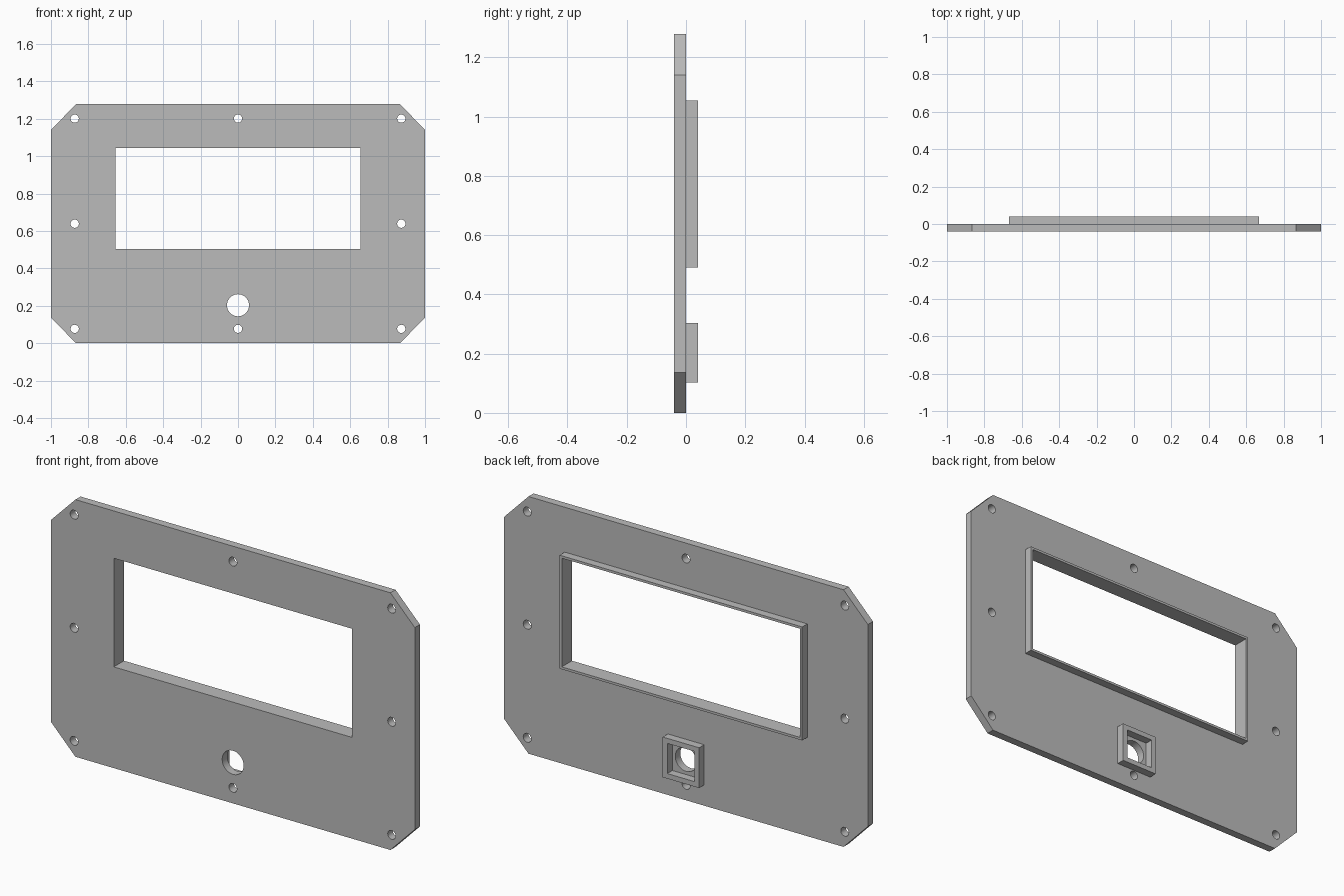
import bpy, bmesh, math
from mathutils import Matrix

cube = bpy.data.objects.get("Cube")
if cube:
    bpy.data.objects.remove(cube, do_unlink=True)

W, H = 1.0, 1.278          # half width, full height
T = 0.04                   # plate thickness and rim depth
MID = H / 2

grey = bpy.data.materials.new("matte grey")
grey.use_nodes = True
colour = (0.5, 0.5, 0.5, 1)
grey.diffuse_color = colour
grey.node_tree.nodes["Principled BSDF"].inputs["Base Color"].default_value = colour


def rect(hx, z0, z1):
    return [(-hx, z0), (hx, z0), (hx, z1), (-hx, z1)]


def circle(x, z, r, n):
    return [(x + r * math.cos(2 * math.pi * i / n),
             z + r * math.sin(2 * math.pi * i / n)) for i in range(n)]


def panel(name, loops, y0, y1):
    """Extrude an outline with holes from y0 to y1."""
    curve = bpy.data.curves.new(name, "CURVE")
    curve.dimensions = "2D"
    curve.fill_mode = "BOTH"
    curve.extrude = (y1 - y0) / 2
    for loop in loops:
        spline = curve.splines.new("POLY")
        spline.points.add(len(loop) - 1)
        for point, (x, z) in zip(spline.points, loop):
            point.co = (x, z, 0, 1)
        spline.use_cyclic_u = True
    helper = bpy.data.objects.new(name + " outline", curve)
    bpy.context.collection.objects.link(helper)
    bpy.context.view_layer.update()
    graph = bpy.context.evaluated_depsgraph_get()
    mesh = bpy.data.meshes.new_from_object(helper.evaluated_get(graph))
    bpy.data.objects.remove(helper, do_unlink=True)

    # Stand the panel upright and weld caps to walls
    mesh.transform(Matrix.Translation((0, (y0 + y1) / 2, 0))
                   @ Matrix.Rotation(math.pi / 2, 4, "X"))
    bm = bmesh.new()
    bm.from_mesh(mesh)
    bmesh.ops.remove_doubles(bm, verts=bm.verts, dist=1e-4)
    bmesh.ops.recalc_face_normals(bm, faces=bm.faces)
    bm.to_mesh(mesh)
    bm.free()

    mesh.materials.clear()
    mesh.materials.append(grey)
    obj = bpy.data.objects.new(name, mesh)
    bpy.context.collection.objects.link(obj)
    bpy.ops.object.select_all(action="DESELECT")
    obj.select_set(True)
    bpy.context.view_layer.objects.active = obj
    bpy.ops.object.shade_smooth_by_angle(angle=math.radians(30))
    return obj


# Face plate: cut corners, window, button hole and eight screw holes
cx, cz = 0.866, 0.137
outline = [(-cx, 0), (cx, 0), (W, cz), (W, H - cz),
           (cx, H), (-cx, H), (-W, H - cz), (-W, cz)]
window = rect(0.655, 0.503, 1.043)
button_hole = circle(0, 0.203, 0.059, 48)
screw_holes = [circle(0.873 * i, MID + 0.562 * j, 0.022, 24)
               for i in (-1, 0, 1) for j in (-1, 0, 1) if i or j]
panel("face_plate", [outline, window, button_hole] + screw_holes, -T, 0)

# Raised rims on the back
panel("window_rim", [rect(0.667, 0.491, 1.055), window], 0, T)
panel("button_socket", [rect(0.1, 0.103, 0.303), rect(0.075, 0.128, 0.278)], 0, T)
